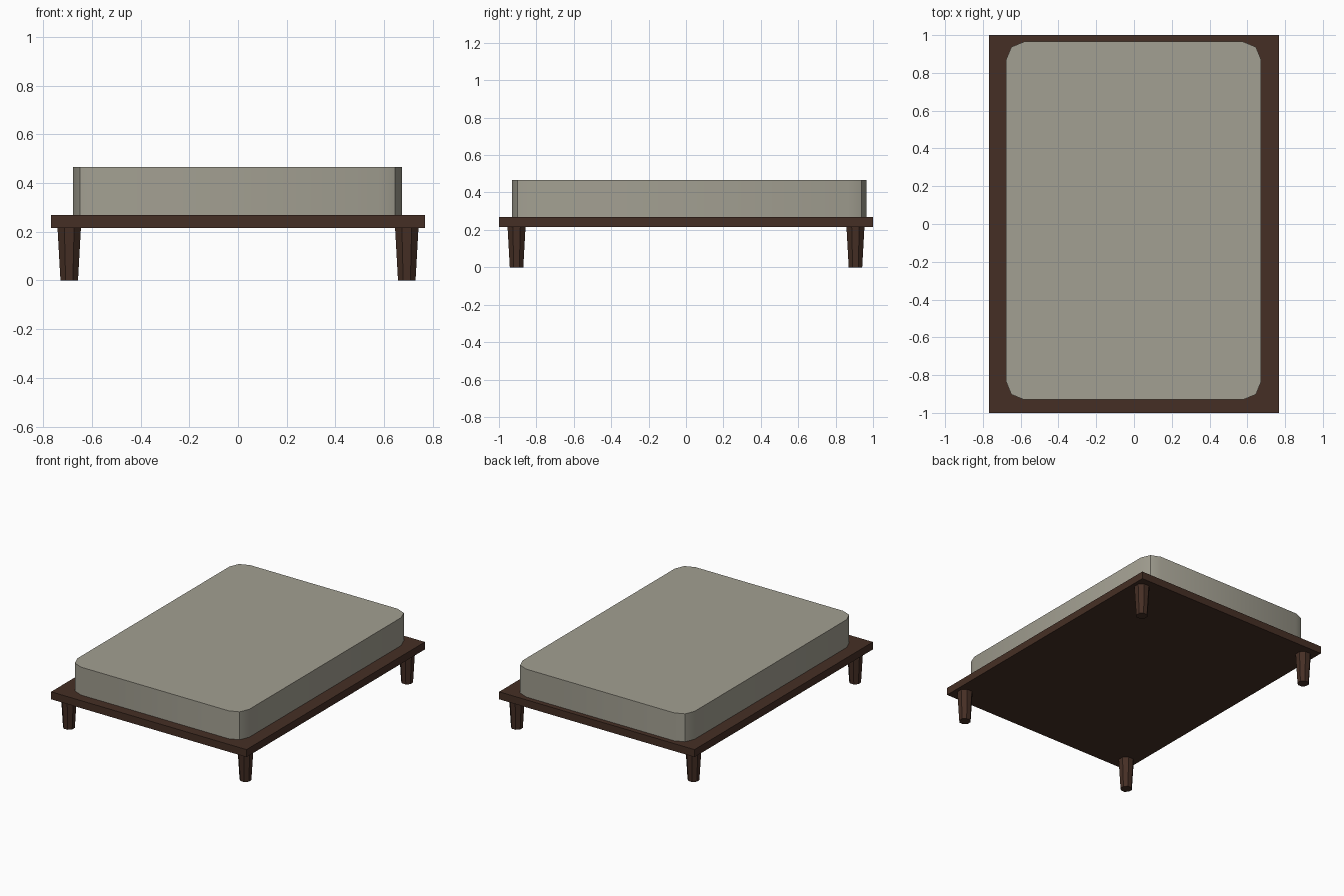
import bpy, bmesh, math

if "Cube" in bpy.data.objects:
    bpy.data.objects.remove(bpy.data.objects["Cube"])

def material(name, rgb):
    m = bpy.data.materials.new(name)
    m.diffuse_color = (*rgb, 1)
    m.use_nodes = True
    m.node_tree.nodes["Principled BSDF"].inputs["Base Color"].default_value = m.diffuse_color
    return m

wood = material("dark_wood", (0.060, 0.028, 0.018))
fabric = material("grey_beige_fabric", (0.365, 0.350, 0.287))

def loft(name, rings, mat, smooth=None):
    """Closed solid through a stack of (outline, z) rings."""
    bm = bmesh.new()
    loops = [[bm.verts.new((x, y, z)) for x, y in pts] for pts, z in rings]
    for a, b in zip(loops, loops[1:]):
        n = len(a)
        for i in range(n):
            j = (i + 1) % n
            bm.faces.new((a[i], a[j], b[j], b[i]))
    bm.faces.new(loops[0][::-1])
    bm.faces.new(loops[-1])
    me = bpy.data.meshes.new(name)
    bm.to_mesh(me)
    bm.free()
    me.materials.append(mat)
    ob = bpy.data.objects.new(name, me)
    bpy.context.collection.objects.link(ob)
    if smooth:
        bpy.ops.object.select_all(action='DESELECT')
        ob.select_set(True)
        bpy.context.view_layer.objects.active = ob
        bpy.ops.object.shade_smooth_by_angle(angle=math.radians(smooth))
    return ob

def rounded_rect(x0, x1, y0, y1, r):
    """Rectangle with two-segment rounded corners, counter-clockwise."""
    corners = [(x1 - r, y1 - r), (x0 + r, y1 - r), (x0 + r, y0 + r), (x1 - r, y0 + r)]
    return [(cx + r * math.cos(math.radians(90 * k + 45 * s)),
             cy + r * math.sin(math.radians(90 * k + 45 * s)))
            for k, (cx, cy) in enumerate(corners) for s in range(3)]

def octagon(cx, cy, r):
    return [(cx + r * math.cos(math.radians(22.5 + 45 * i)),
             cy + r * math.sin(math.radians(22.5 + 45 * i))) for i in range(8)]

# Platform board
W, T0, T1 = 0.767, 0.215, 0.268
board = [(-W, -1), (W, -1), (W, 1), (-W, 1)]
loft("platform", [(board, T0), (board, T1)], wood)

# Mattress
outline = rounded_rect(-0.677, 0.673, -0.93, 0.965, 0.095)
loft("mattress", [(outline, T1), (outline, 0.466)], fabric, smooth=30)

# Tapered legs
for sx, xn in ((-1, "left"), (1, "right")):
    for sy, yn in ((-1, "front"), (1, "back")):
        cx, cy = sx * 0.693, sy * 0.906
        loft(f"{yn}_{xn}_leg",
             [(octagon(cx, cy, 0.039), 0), (octagon(cx, cy, 0.052), T0)], wood)
